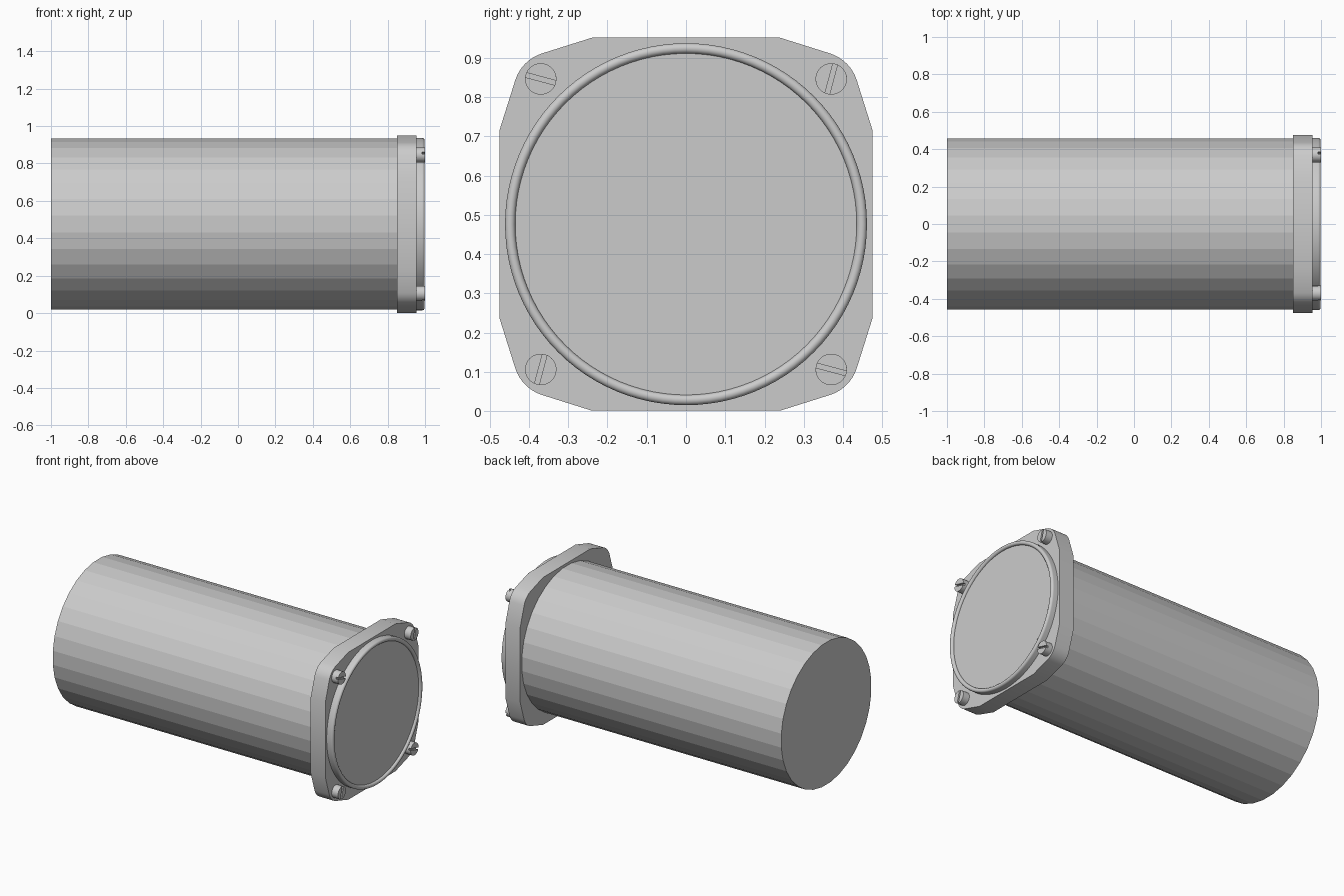
import bpy, bmesh
from math import sin, cos, pi, radians, asin
from mathutils import Matrix, Vector

cube = bpy.data.objects.get("Cube")
if cube:
    bpy.data.objects.remove(cube, do_unlink=True)

AXIS_Z = 0.476      # height of the long axis, which runs along x
FLANGE_BACK, FLANGE_FRONT = 0.85, 0.955
TIP = 1.0


def finish(name, bm, smooth):
    bmesh.ops.recalc_face_normals(bm, faces=bm.faces)
    mesh = bpy.data.meshes.new(name)
    bm.to_mesh(mesh)
    bm.free()
    obj = bpy.data.objects.new(name, mesh)
    bpy.context.collection.objects.link(obj)
    obj.location.z = AXIS_Z
    if smooth:
        bpy.ops.object.select_all(action='DESELECT')
        obj.select_set(True)
        bpy.context.view_layer.objects.active = obj
        bpy.ops.object.shade_smooth_by_angle(angle=radians(35))
    return obj


def add_prism(bm, outline, x0, x1):
    """Extrude a closed (y, z) outline along x."""
    face = bm.faces.new([bm.verts.new((x0, y, z)) for y, z in outline])
    new = bmesh.ops.extrude_face_region(bm, geom=[face])["geom"]
    verts = [v for v in new if isinstance(v, bmesh.types.BMVert)]
    bmesh.ops.translate(bm, verts=verts, vec=(x1 - x0, 0, 0))


def arc(radius, start, end, steps, centre=(0, 0)):
    angles = [start + (end - start) * i / steps for i in range(steps + 1)]
    return [(centre[0] + radius * cos(a), centre[1] + radius * sin(a)) for a in angles]


def circle(radius, sides, phase=0):
    return arc(radius, phase, phase + 2 * pi, sides)[:-1]


# Faceted barrel
bm = bmesh.new()
add_prism(bm, circle(0.46, 32, pi / 32), -1, FLANGE_BACK + 0.01)
finish("barrel", bm, False)

# Mounting flange: a square with long chamfers meeting in rounded corners
quarter = [(0.475, 0.24)]
quarter += arc(0.105, radians(18), radians(72), 8, (0.335, 0.335))
quarter += [(0.24, 0.475)]
outline = []
for k in range(4):
    turn = Matrix.Rotation(k * pi / 2, 2)
    outline += [tuple(turn @ Vector(p)) for p in quarter]
bm = bmesh.new()
add_prism(bm, outline, FLANGE_BACK, FLANGE_FRONT)
finish("flange", bm, True)

# Rounded bezel ring, lathed around the long axis
inner, outer = 0.435, 0.461
half = (outer - inner) / 2
profile = [(outer, FLANGE_FRONT - 0.01)]
profile += arc(half, 0, pi, 10, ((inner + outer) / 2, TIP - 0.002 - half))
profile += [(inner, FLANGE_FRONT - 0.01)]
bm = bmesh.new()
verts = [bm.verts.new((x, r, 0)) for r, x in profile]
edges = [bm.edges.new(pair) for pair in zip(verts, verts[1:])]
bmesh.ops.spin(bm, geom=verts + edges, cent=(0, 0, 0), axis=(1, 0, 0),
               angle=2 * pi, steps=96, use_merge=True)
bmesh.ops.remove_doubles(bm, verts=bm.verts, dist=0.0001)
finish("bezel_ring", bm, True)

# Flat face inside the ring
bm = bmesh.new()
add_prism(bm, circle(inner + 0.005, 96), FLANGE_FRONT - 0.01, 0.984)
finish("face_disc", bm, True)

# Slotted screws: a base disc with two half-moon caps leaving the slot
HEAD, SLOT = 0.04, 0.006
SEAT = 0.985
gap = asin(SLOT / HEAD)
corners = [("upper_front", -1, 1), ("upper_back", 1, 1),
           ("lower_back", 1, -1), ("lower_front", -1, -1)]
for i, (place, sy, sz) in enumerate(corners):
    bm = bmesh.new()
    add_prism(bm, circle(HEAD, 32), FLANGE_FRONT - 0.01, SEAT)
    for start in (0, pi):
        add_prism(bm, arc(HEAD, start + gap, start + pi - gap, 16), SEAT, TIP)
    slot_angle = radians(-15) + i * pi / 2
    bmesh.ops.rotate(bm, verts=bm.verts, cent=(0, 0, 0),
                     matrix=Matrix.Rotation(slot_angle, 3, 'X'))
    bmesh.ops.translate(bm, verts=bm.verts, vec=(0, sy * 0.37, sz * 0.37))
    finish("screw_" + place, bm, True)
